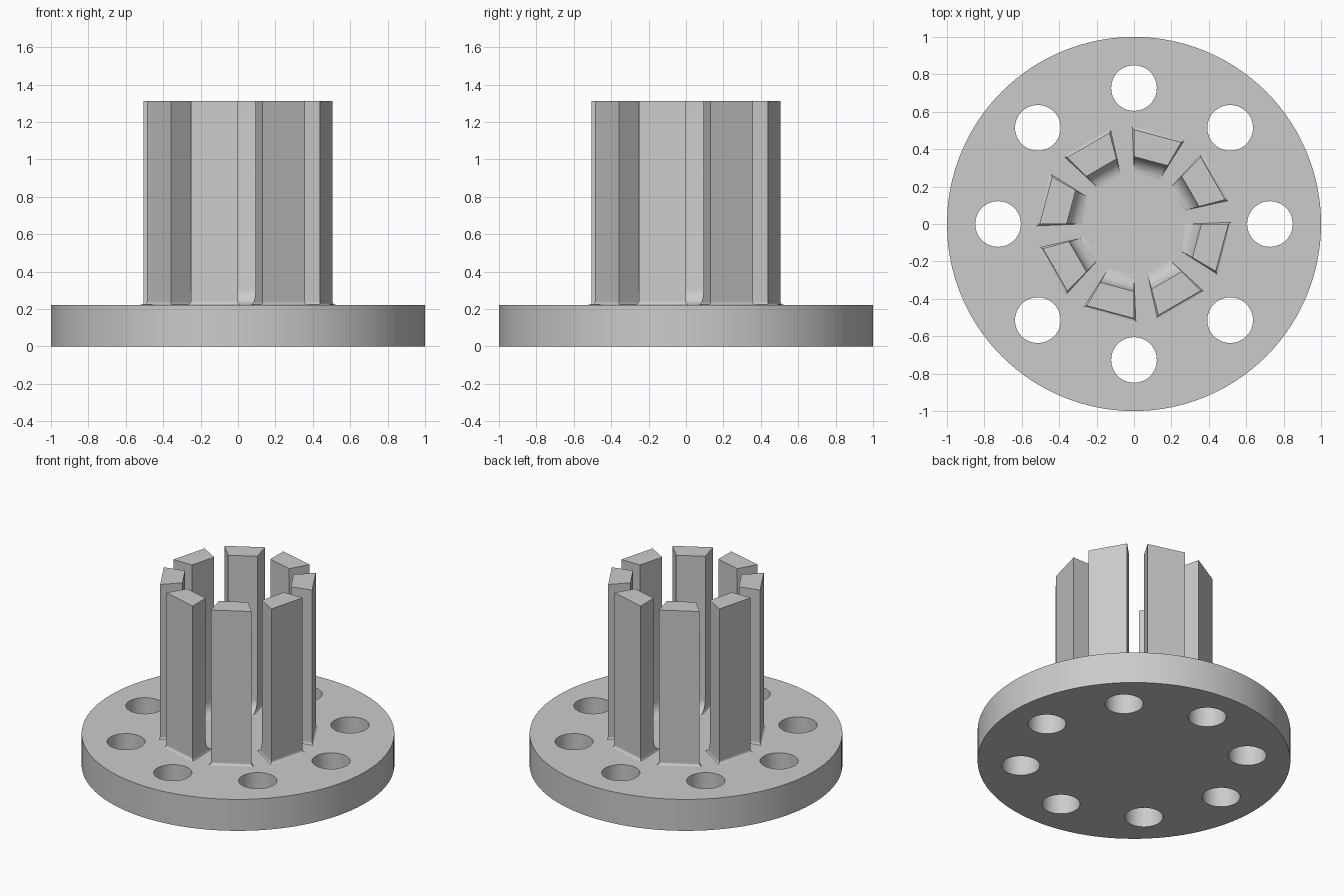
import bpy, bmesh
from math import sin, cos, tan, pi, radians, sqrt

if "Cube" in bpy.data.objects:
    bpy.data.objects.remove(bpy.data.objects["Cube"])

BASE_H, TOP = 0.222, 1.313
N = 8


def smooth(obj, angle):
    bpy.ops.object.select_all(action='DESELECT')
    obj.select_set(True)
    bpy.context.view_layer.objects.active = obj
    bpy.ops.object.shade_smooth_by_angle(angle=radians(angle))


# Round base plate
bpy.ops.mesh.primitive_cylinder_add(vertices=128, radius=1, depth=BASE_H,
                                    location=(0, 0, BASE_H / 2))
base = bpy.context.object
base.name = "base_plate"

# Ring of bolt holes
for i in range(N):
    a = i * 2 * pi / N
    bpy.ops.mesh.primitive_cylinder_add(
        vertices=48, radius=0.122, depth=1,
        location=(0.727 * cos(a), 0.727 * sin(a), BASE_H / 2))
    cutter = bpy.context.object
    cutter.name = "hole_cutter"
    cutter.hide_render = True
    mod = base.modifiers.new("hole", 'BOOLEAN')
    mod.operation = 'DIFFERENCE'
    mod.solver = 'EXACT'
    mod.object = cutter
    bpy.context.view_layer.objects.active = base
    bpy.ops.object.modifier_apply(modifier=mod.name)
    bpy.data.objects.remove(cutter, do_unlink=True)
smooth(base, 30)

# Upright wedge fingers: stacked trapezoid sections with filleted feet
HALF = radians(15)
U_OUT, U_IN = 0.505 * cos(HALF), 0.36 * cos(HALF)
R_OUT, R_IN = 0.016, 0.085


def flare(h, r):
    """Sideways spread of a fillet of radius r at height h above the plate."""
    return r - sqrt(r * r - (r - h) ** 2) if h < r else 0.0


def section(h):
    f, g = flare(h, R_OUT), flare(h, R_IN)
    uo, ui = U_OUT + f, U_IN - g
    vo, vi = uo * tan(HALF) + f, ui * tan(HALF)
    return [(uo, -vo), (uo, vo), (ui, vi), (ui, -vi)]


heights = [R_OUT * (1 - cos(t * pi / 8)) for t in range(5)]
heights += [h for h in (R_IN * (1 - cos(t * pi / 16)) for t in range(1, 9))
            if h > R_OUT * 1.1]
levels = [(BASE_H - 0.03, 0.0)] + [(BASE_H + h, h) for h in heights]
levels.append((TOP, 1.0))

for i in range(N):
    a = radians(75) + i * 2 * pi / N
    bm = bmesh.new()
    rings = [[bm.verts.new((u * cos(a) - v * sin(a), u * sin(a) + v * cos(a), z))
              for u, v in section(h)] for z, h in levels]
    for lo, hi in zip(rings, rings[1:]):
        for k in range(4):
            j = (k + 1) % 4
            bm.faces.new((lo[k], lo[j], hi[j], hi[k]))
    bm.faces.new(rings[0][::-1])
    bm.faces.new(rings[-1])
    bmesh.ops.recalc_face_normals(bm, faces=bm.faces)
    me = bpy.data.meshes.new("finger")
    bm.to_mesh(me)
    bm.free()
    finger = bpy.data.objects.new(f"finger_{i + 1}", me)
    bpy.context.collection.objects.link(finger)
    smooth(finger, 28)
